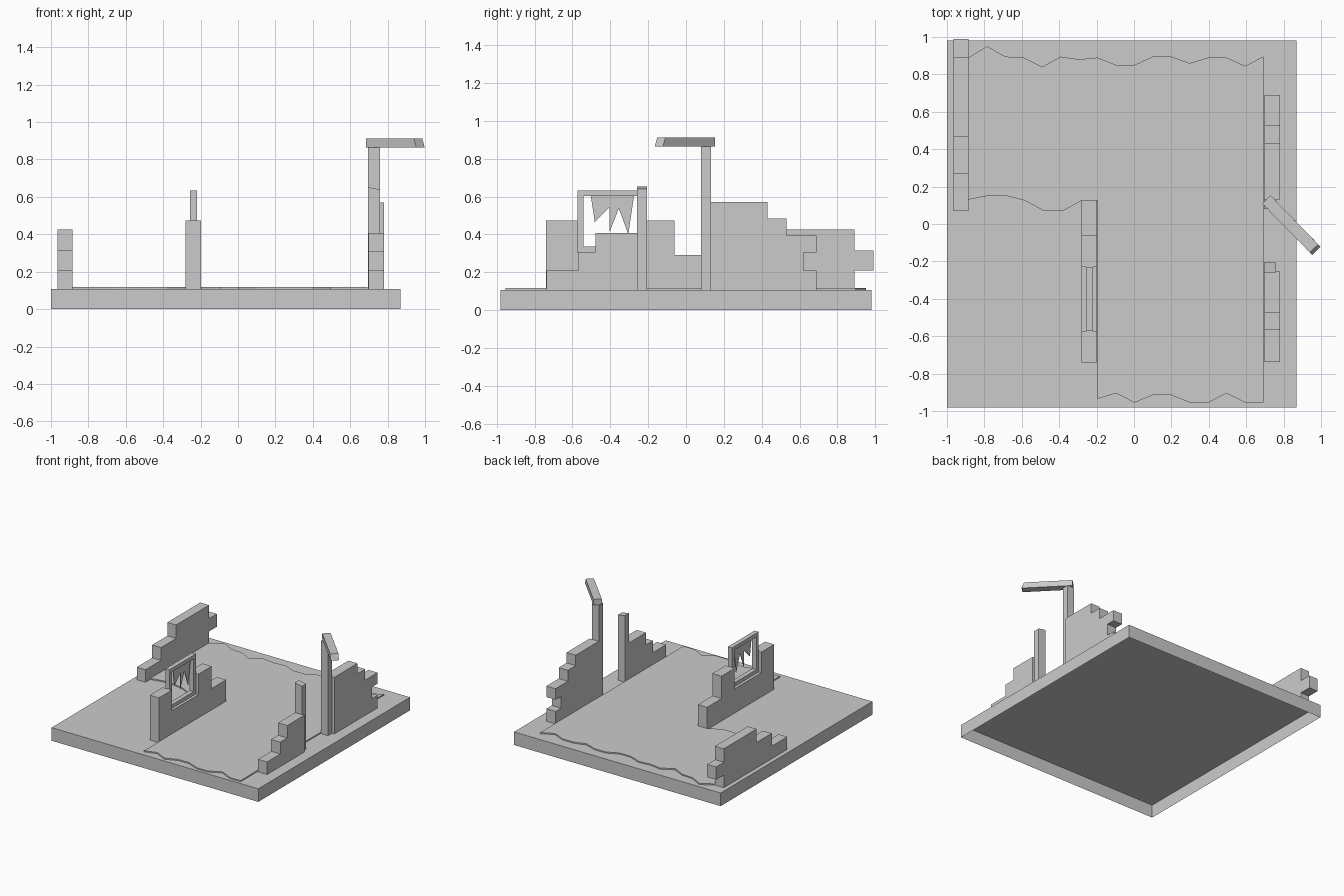
import bpy, bmesh
from mathutils import Vector

G = 0.107  # top of the ground slab


def prism(name, pts, offset):
    """Flat outline pushed along an offset vector into a closed solid."""
    bm = bmesh.new()
    face = bm.faces.new([bm.verts.new(p) for p in pts])
    ext = bmesh.ops.extrude_face_region(bm, geom=[face])
    moved = [e for e in ext["geom"] if isinstance(e, bmesh.types.BMVert)]
    bmesh.ops.translate(bm, verts=moved, vec=Vector(offset))
    if not any(f.is_valid and set(f.verts).isdisjoint(moved) for f in bm.faces):
        bm.faces.new([v for v in bm.verts if v not in moved])
    bmesh.ops.recalc_face_normals(bm, faces=bm.faces)
    mesh = bpy.data.meshes.new(name)
    bm.to_mesh(mesh)
    bm.free()
    ob = bpy.data.objects.new(name, mesh)
    bpy.context.collection.objects.link(ob)
    return ob


def side_profile(name, x0, x1, yz):
    """Outline in the y-z plane, extruded across x."""
    return prism(name, [(x0, y, z) for y, z in yz], (x1 - x0, 0, 0))


def box(name, x0, x1, y0, y1, z0, z1):
    return side_profile(name, x0, x1, [(y0, z0), (y1, z0), (y1, z1), (y0, z1)])


# Ground slab, open underneath
slab = box("ground_slab", -1, 0.87, -0.98, 0.98, 0, G)
bm = bmesh.new()
bm.from_mesh(slab.data)
under = [f for f in bm.faces if f.normal.z < -0.9]
bmesh.ops.delete(bm, geom=under, context='FACES')
bm.to_mesh(slab.data)
bm.free()

# Thin broken floor with ragged edges
back = [0.89, 0.95, 0.895, 0.89, 0.84, 0.895, 0.88, 0.89, 0.85, 0.85,
        0.895, 0.895, 0.86, 0.89, 0.89, 0.845, 0.895]
front = [-0.955, -0.955, -0.905, -0.955, -0.955, -0.915, -0.915, -0.955, -0.905, -0.935]
inner = [0.125, 0.07, 0.07, 0.125, 0.15, 0.15, 0.13]
outline = [(-0.885 + i * 1.577 / 16, y) for i, y in enumerate(back)]
outline += [(0.692 - i * 0.887 / 9, y) for i, y in enumerate(front)]
outline += [(-0.195, 0.125)]
outline += [(-0.28 - i * 0.605 / 6, y) for i, y in enumerate(inner)]
prism("broken_floor", [(x, y, G) for x, y in outline], (0, 0, 0.01))

# Left wall with stepped bricks and one jutting brick
side_profile("left_wall", -0.965, -0.885, [
    (0.07, G), (0.89, G), (0.89, 0.21), (0.99, 0.21), (0.99, 0.315), (0.89, 0.315),
    (0.89, 0.425), (0.465, 0.425), (0.465, 0.315), (0.27, 0.315), (0.27, 0.21), (0.07, 0.21)])

# Middle wall with window gap
side_profile("window_wall", -0.28, -0.197, [
    (-0.74, G), (0.128, G), (0.128, 0.29), (-0.06, 0.29), (-0.06, 0.473), (-0.23, 0.473),
    (-0.23, 0.305), (-0.573, 0.305), (-0.573, 0.473), (-0.74, 0.473)])

# Right wall, either side of the doorway
side_profile("right_wall_front", 0.697, 0.78, [
    (-0.738, G), (-0.253, G), (-0.253, 0.408), (-0.477, 0.408), (-0.477, 0.307),
    (-0.568, 0.307), (-0.568, 0.21), (-0.738, 0.21)])
side_profile("right_wall_back", 0.697, 0.78, [
    (0.13, G), (0.69, G), (0.69, 0.21), (0.62, 0.21), (0.62, 0.305), (0.69, 0.305),
    (0.69, 0.395), (0.53, 0.395), (0.53, 0.485), (0.43, 0.485), (0.43, 0.57), (0.13, 0.57)])

# Window frame: two side bars, two cross bars
for i, y in enumerate((-0.573, -0.26)):
    box(f"window_side_bar_{i}", -0.256, -0.219, y, y + 0.03, 0.305, 0.633)
for i, z in enumerate((0.305, 0.603)):
    box(f"window_cross_bar_{i}", -0.256, -0.219, -0.543, -0.26, z, z + 0.03)

# Jagged remains of the glass
side_profile("broken_glass", -0.241, -0.236, [
    (-0.503, 0.603), (-0.482, 0.465), (-0.403, 0.545), (-0.405, 0.41),
    (-0.355, 0.537), (-0.305, 0.40), (-0.275, 0.603)])

# Door posts: one snapped at a slant, one full height
prism("broken_door_post", [(0.695, -0.258, G), (0.76, -0.258, G),
                           (0.76, -0.258, 0.64), (0.695, -0.258, 0.652)], (0, 0.053, 0))
box("tall_door_post", 0.695, 0.76, 0.08, 0.131, G, 0.865)

# Lintel swung outwards, with a slanted broken end
lintel = [(0.685, 0.11, 0.865), (0.953, -0.165, 0.865), (0.94, -0.152, 0.912), (0.685, 0.11, 0.912)]
prism("fallen_lintel", lintel, (0.045, 0.043, 0))
